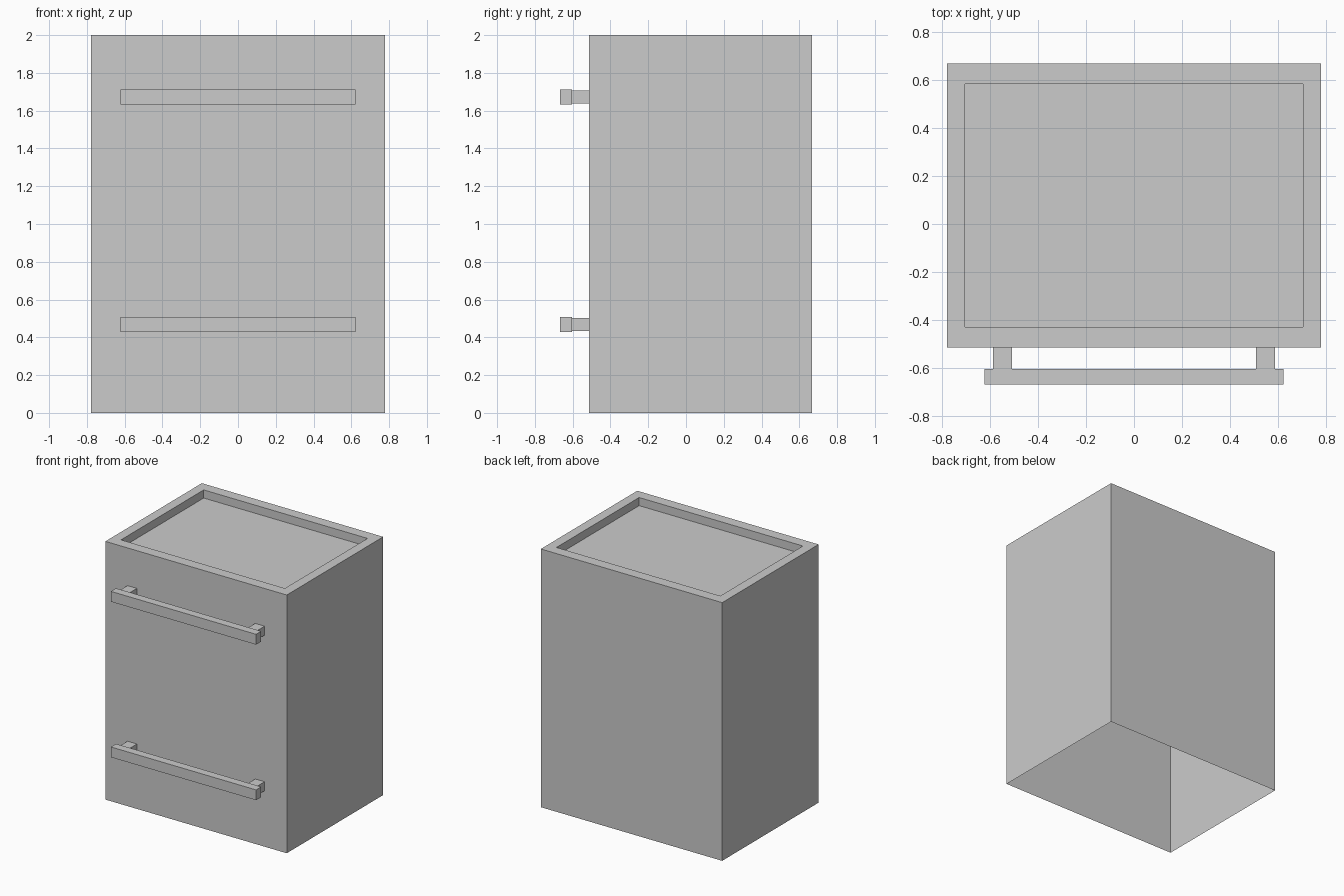
import bpy
import bmesh
from mathutils import Matrix, Vector

default = bpy.data.objects.get("Cube")
if default:
    bpy.data.objects.remove(default, do_unlink=True)

grey = bpy.data.materials.new("light_grey")
grey.use_nodes = True
colour = (0.6, 0.6, 0.6, 1)
grey.diffuse_color = colour
grey.node_tree.nodes["Principled BSDF"].inputs["Base Color"].default_value = colour


def box(bm, low, high):
    """Add a box between two corners."""
    low, high = Vector(low), Vector(high)
    matrix = Matrix.Translation((low + high) / 2) @ Matrix.Diagonal((*(high - low), 1))
    bmesh.ops.create_cube(bm, size=1, matrix=matrix)


def finish(bm, name):
    mesh = bpy.data.meshes.new(name)
    bm.normal_update()
    bm.to_mesh(mesh)
    bm.free()
    mesh.materials.append(grey)
    obj = bpy.data.objects.new(name, mesh)
    bpy.context.collection.objects.link(obj)


# Cabinet shell: open underneath, with a recessed top panel inside a rim
FRONT, BACK, HALF = -0.513, 0.667, 0.777
bm = bmesh.new()
box(bm, (-HALF, FRONT, 0), (HALF, BACK, 2))
bm.normal_update()
bottom = [f for f in bm.faces if f.normal.z < -0.9]
top = [f for f in bm.faces if f.normal.z > 0.9]
bmesh.ops.delete(bm, geom=bottom, context="FACES")
bmesh.ops.inset_region(bm, faces=top, thickness=0.08)
centre = (FRONT + BACK) / 2
for v in top[0].verts:
    v.co.x = 0.702 if v.co.x > 0 else -0.702
    v.co.y = centre + (0.506 if v.co.y > centre else -0.506)
drop = bmesh.ops.extrude_face_region(bm, geom=top)
bmesh.ops.delete(bm, geom=top, context="FACES_ONLY")
moved = [g for g in drop["geom"] if isinstance(g, bmesh.types.BMVert)]
bmesh.ops.translate(bm, verts=moved, vec=(0, 0, -0.063))
bmesh.ops.recalc_face_normals(bm, faces=bm.faces)
finish(bm, "cabinet_body")

# Bar handles, each carried on two short posts
for name, z in (("upper_handle", 1.673), ("lower_handle", 0.468)):
    bm = bmesh.new()
    box(bm, (-0.622, -0.667, z - 0.04), (0.622, -0.604, z + 0.04))
    for side in (-1, 1):
        x = side * 0.547
        box(bm, (x - 0.04, -0.604, z - 0.035), (x + 0.04, FRONT, z + 0.035))
    finish(bm, name)
